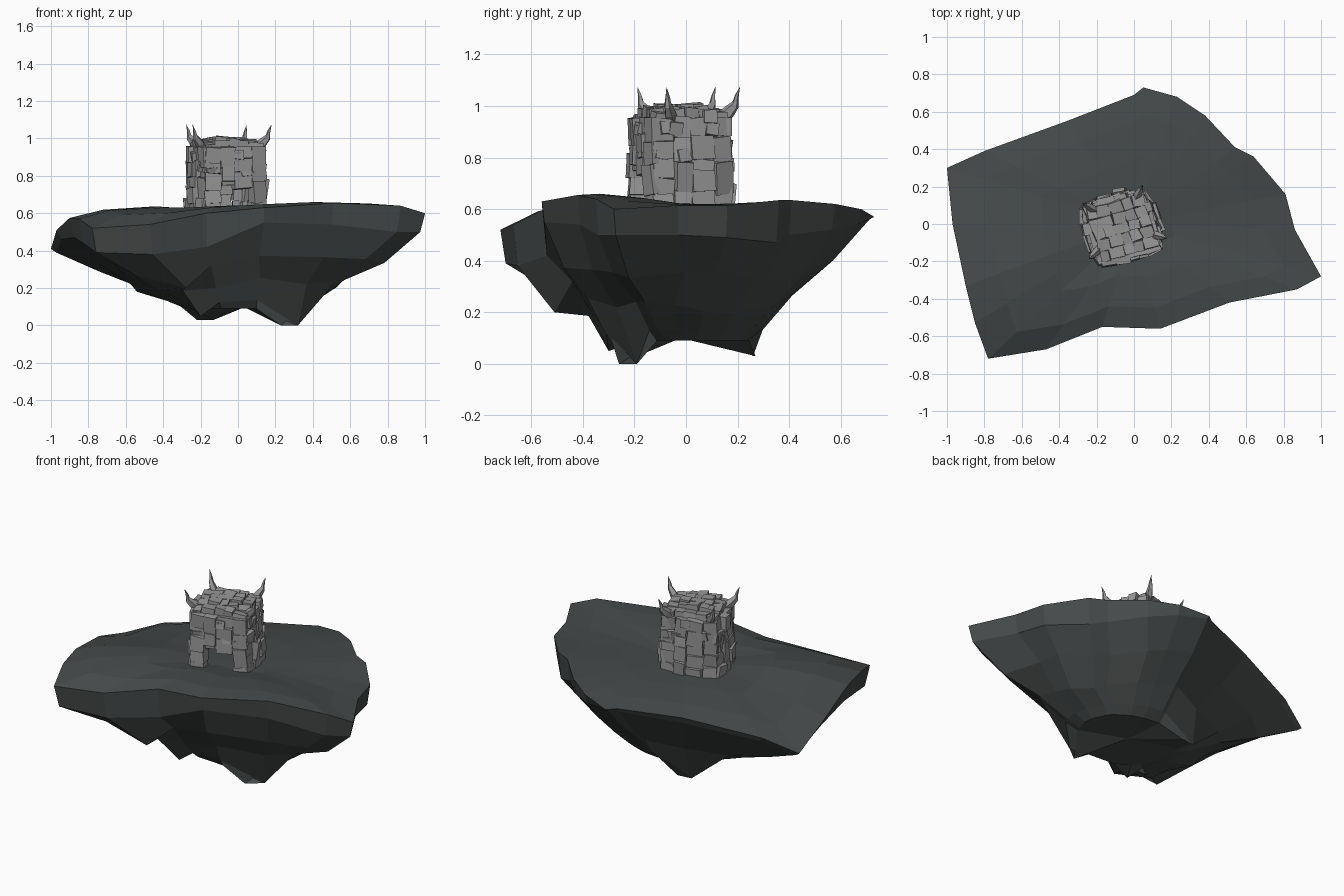
import bpy, bmesh, math, random
from mathutils import Vector, Matrix, noise

if "Cube" in bpy.data.objects:
    bpy.data.objects.remove(bpy.data.objects["Cube"])

random.seed(7)


def material(name, rgb):
    m = bpy.data.materials.new(name)
    m.diffuse_color = (*rgb, 1)
    m.use_nodes = True
    m.node_tree.nodes["Principled BSDF"].inputs["Base Color"].default_value = m.diffuse_color
    return m


ROCK = material("dark_rock", (0.06, 0.067, 0.067))
STONE = material("grey_stone", (0.30, 0.30, 0.30))


def finish(bm, name, mat):
    bmesh.ops.recalc_face_normals(bm, faces=bm.faces)
    me = bpy.data.meshes.new(name)
    bm.to_mesh(me)
    bm.free()
    me.materials.append(mat)
    ob = bpy.data.objects.new(name, me)
    bpy.context.collection.objects.link(ob)
    return ob


# floating rock: rim points as x, y, top height, lower-lip height
RIM = [(-1, .30, .41, .39), (-.80, .39, .49, .46), (-.36, .55, .56, .52),
       (.0, .69, .575, .55), (.05, .73, .57, .56), (.23, .68, .60, .54), (.38, .58, .62, .52),
       (.54, .41, .635, .50), (.64, .36, .635, .47), (.81, .16, .615, .49),
       (.86, -.03, .615, .50), (1.0, -.28, .60, .50), (.87, -.35, .64, .50),
       (.51, -.42, .655, .54), (.14, -.56, .63, .55), (-.17, -.55, .60, .42),
       (-.47, -.67, .54, .38), (-.78, -.72, .52, .39), (-.85, -.53, .57, .44),
       (-.90, -.33, .575, .47), (-.97, .0, .51, .46)]
CORE = Vector((.03, -.02))


def rock_ring(bm, kind, t, drop=0):
    ring = []
    for x, y, top, lip in RIM:
        xy = Vector((x, y))
        if kind == "top":
            mix = t ** 3
            z = top * mix + .62 * (1 - mix)
            if .3 < t < 1:
                z += .022 if y < -.25 else 0
            q = Vector((x * t, y * t, z))
        else:
            d = (xy - CORE).normalized()
            c = xy.lerp(CORE + Vector((d.x * .35, d.y * .29)), t)
            q = Vector((c.x, c.y, lip + (.09 - lip) * drop))
            if .1 < t < .9:
                q += noise.noise_vector(q * 4.0) * .05
        ring.append(bm.verts.new(q))
    return ring


bm = bmesh.new()
levels = [("top", .22), ("top", .5), ("top", .8), ("top", 1), ("low", .04, 0),
          ("low", .36, .36), ("low", .68, .68), ("low", .93, .9), ("low", 1.06, 1)]
rings = [rock_ring(bm, *l) for l in levels]
n = len(RIM)
for a, b in zip(rings, rings[1:]):
    for i in range(n):
        j = (i + 1) % n
        bm.faces.new((a[i], a[j], b[j], b[i]))
for ring, c in ((rings[0], (0, 0, .625)), (rings[-1], (.03, -.02, .10))):
    v = bm.verts.new(c)
    for i in range(n):
        bm.faces.new((ring[i], ring[(i + 1) % n], v))
# hanging points pulled down from the underside
low = [v for r in rings[5:] for v in r]
for tip in ((.23, -.26, 0), (.32, -.19, 0), (-.22, .26, .03), (-.13, .27, .03),
            (-.28, -.51, .20), (-.54, -.12, .18), (-.2, -.30, .05)):
    t = Vector(tip)
    v = min(low, key=lambda k: (k.co.xy - t.xy).length + .4 * abs(k.co.z - t.z))
    v.co = t
    low.remove(v)
finish(bm, "floating_rock", ROCK)

# tower: a slightly turned, bulging square of loose stone blocks
TURN = Matrix.Translation((-.063, -.02, 0)) @ Matrix.Diagonal((1.07, 1, 1, 1)) \
    @ Matrix.Rotation(math.radians(17), 4, "Z")
HALF, BASE, TOP = .147, .585, .955


def block(bm, mat, size, tilt=.1):
    wob = Matrix.Identity(4)
    for axis in "XYZ":
        wob = wob @ Matrix.Rotation(random.uniform(-tilt, tilt), 4, axis)
    vs = bmesh.ops.create_cube(bm, size=1)["verts"]
    for v in vs:
        v.co = mat @ wob @ Vector([c * s * random.uniform(.92, 1.1) for c, s in zip(v.co, size)])


def splits(lo, hi, count):
    step = (hi - lo) / count
    return [lo] + [lo + step * (i + random.uniform(-.25, .25)) for i in range(1, count)] + [hi]


for k, name in enumerate(("front", "right", "back", "left")):
    bm = bmesh.new()
    side = TURN @ Matrix.Rotation(k * math.pi / 2, 4, "Z")
    cols = [-.155, -.075, -.01, .08, .155]
    for c, (x0, x1) in enumerate(zip(cols, cols[1:])):
        edges = splits(BASE, TOP, 4 if c % 2 else 5)
        for z0, z1 in zip(edges, edges[1:]):
            # doorway in the front wall
            if k == 0 and c in (1, 2) and z0 < .73:
                if z1 < .75:
                    continue
                z0 = .75
            xm = (x0 + x1) / 2
            lean = .02 * (z0 - BASE) / (TOP - BASE)
            out = HALF + .016 - 1.4 * xm * xm - lean + random.uniform(-.01, .014)
            place = Matrix.Translation((xm, -out, (z0 + z1) / 2)) @ Matrix.Rotation(1.3 * xm, 4, "Z")
            block(bm, side @ place, (x1 - x0, .06, z1 - z0), .12)
    # small stones wedged over the joints
    for _ in range(6):
        x = random.uniform(-.13, .13)
        pos = Vector((x, -HALF - .012 + 1.4 * x * x, random.uniform(.78, .96)))
        block(bm, side @ Matrix.Translation(pos), (.05, .05, .05), .2)
    finish(bm, name + "_wall", STONE)

# roof paved with uneven slabs
bm = bmesh.new()
rows = splits(-HALF, HALF, 5)
for y0, y1 in zip(rows, rows[1:]):
    cols = splits(-HALF, HALF, 5)
    for x0, x1 in zip(cols, cols[1:]):
        x, y = (x0 + x1) / 2, (y0 + y1) / 2
        z = .985 - 1.2 * (x * x + y * y) + random.uniform(-.008, .008)
        block(bm, TURN @ Matrix.Translation((x, y, z)), (x1 - x0, y1 - y0, .045), .14)
finish(bm, "roof_slabs", STONE)

# curved corner horns: outward distance, height, radius
HORN = [(.11, .92, .026), (.155, .94, .030), (.20, .975, .027), (.23, 1.005, .018), (.235, 1.035, .011)]
HORN_TIP = (.25, 1.075)
SIDES = 5
for name, ang in (("back_right", 64), ("back_left", 149), ("front_left", 224), ("front_right", -14)):
    bm = bmesh.new()
    turn = Matrix.Translation((-.063, -.015, 0)) @ Matrix.Rotation(math.radians(ang), 4, "Z")
    prev = None
    for d, z, r in HORN:
        ring = []
        for i in range(SIDES):
            a = math.tau * i / SIDES
            ring.append(bm.verts.new(turn @ Vector(
                (d - .6 * r * math.cos(a), .8 * r * math.sin(a), z + .8 * r * math.cos(a)))))
        if prev:
            for i in range(SIDES):
                j = (i + 1) % SIDES
                bm.faces.new((prev[i], prev[j], ring[j], ring[i]))
        else:
            bm.faces.new(ring)
        prev = ring
    tip = bm.verts.new(turn @ Vector((HORN_TIP[0], 0, HORN_TIP[1])))
    for i in range(SIDES):
        bm.faces.new((prev[i], prev[(i + 1) % SIDES], tip))
    finish(bm, name + "_horn", STONE)
